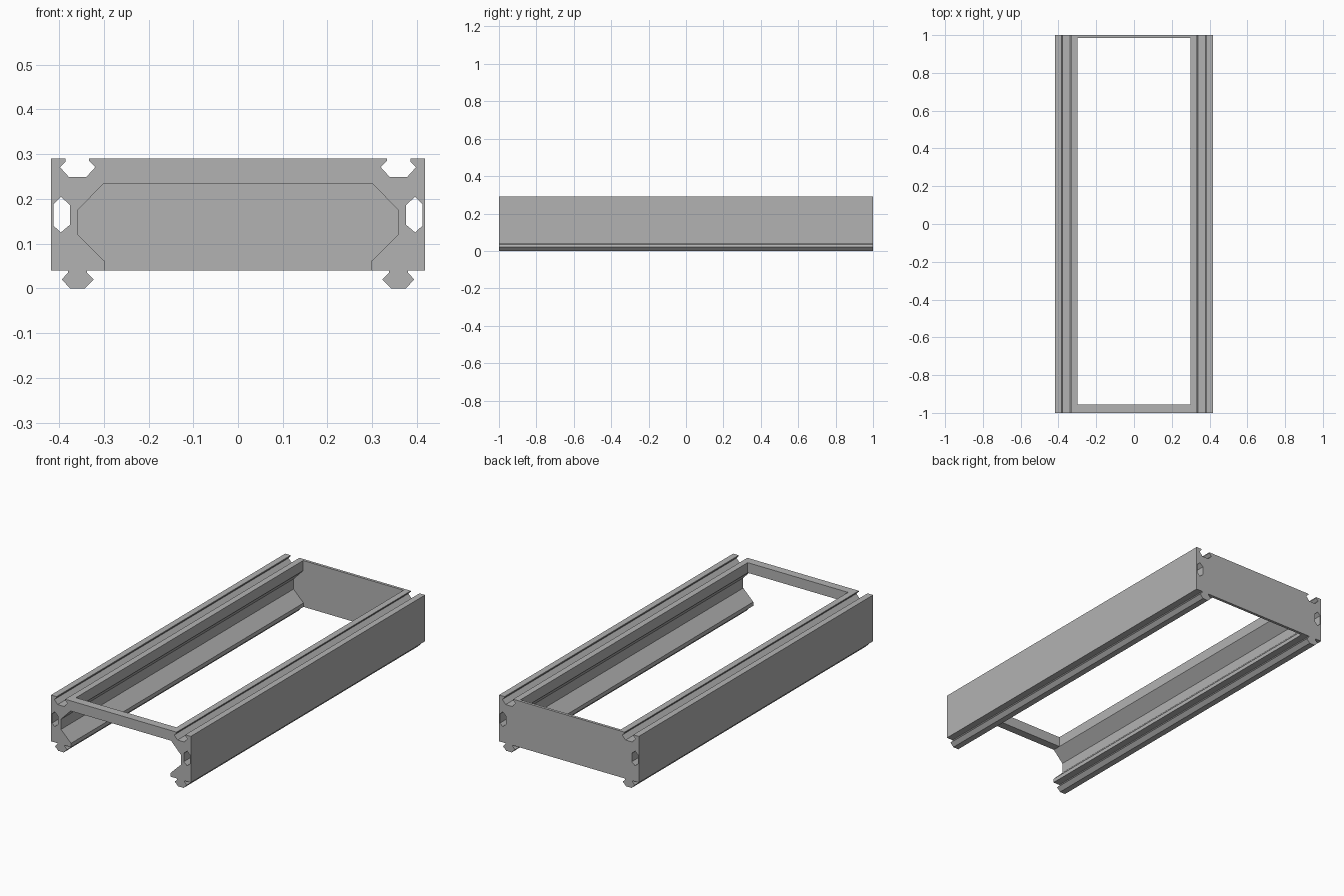
import bpy
import bmesh
from mathutils import Matrix

cube = bpy.data.objects.get("Cube")
if cube:
    bpy.data.objects.remove(cube, do_unlink=True)

# One plain grey finish for the whole frame
grey = bpy.data.materials.new("plain grey")
grey.use_nodes = True
grey.diffuse_color = (0.45, 0.45, 0.45, 1)
grey.node_tree.nodes["Principled BSDF"].inputs["Base Color"].default_value = grey.diffuse_color


def extrude_profile(name, loops, y0, y1):
    """Extrude closed x-z outlines (inner loops become holes) from y0 to y1."""
    curve = bpy.data.curves.new(name, "CURVE")
    curve.dimensions = "2D"
    curve.fill_mode = "BOTH"
    curve.extrude = (y1 - y0) / 2
    for loop in loops:
        spline = curve.splines.new("POLY")
        spline.points.add(len(loop) - 1)
        for point, (x, z) in zip(spline.points, loop):
            point.co = (x, z, 0, 1)
        spline.use_cyclic_u = True
    temp = bpy.data.objects.new(name + " outline", curve)
    bpy.context.collection.objects.link(temp)
    graph = bpy.context.evaluated_depsgraph_get()
    mesh = bpy.data.meshes.new_from_object(temp.evaluated_get(graph))
    bpy.data.objects.remove(temp, do_unlink=True)

    mesh.transform(Matrix.Translation((0, (y0 + y1) / 2, 0)) @ Matrix.Rotation(1.5707963, 4, "X"))
    bm = bmesh.new()
    bm.from_mesh(mesh)
    bmesh.ops.remove_doubles(bm, verts=bm.verts, dist=0.0001)
    bmesh.ops.recalc_face_normals(bm, faces=bm.faces)
    for face in bm.faces:
        face.smooth = False
    bm.to_mesh(mesh)
    bm.free()
    mesh.materials.clear()
    mesh.materials.append(grey)
    obj = bpy.data.objects.new(name, mesh)
    bpy.context.collection.objects.link(obj)
    return obj


def mirrored(points):
    return [(-x, z) for x, z in reversed(points)]


BOTTOM, TOP, SIDE = 0.04, 0.29, 0.418

# Rail cross-section: inner wall, top groove, outer wall, connecting foot
inner = [(0.298, BOTTOM), (0.298, 0.061), (0.358, 0.12), (0.358, 0.175), (0.3, 0.235), (0.3, TOP)]
groove = [(0.333, TOP), (0.333, 0.285), (0.319, 0.271), (0.339, 0.249),
          (0.378, 0.249), (0.398, 0.271), (0.385, 0.284), (0.385, TOP)]
outer = [(SIDE, TOP), (SIDE, BOTTOM)]
foot = [(0.38, BOTTOM), (0.38, 0.035), (0.394, 0.02), (0.375, 0),
        (0.342, 0), (0.322, 0.02), (0.337, 0.035), (0.337, BOTTOM)]
section = inner + groove + outer + foot

# Long hollow channel behind the thin outer wall
channel = [(0.376, 0.142), (0.376, 0.187), (0.396, 0.205),
           (0.412, 0.189), (0.412, 0.14), (0.396, 0.125)]

extrude_profile("left_rail", [section, channel], -1, 1)
extrude_profile("right_rail", [mirrored(section), mirrored(channel)], -1, 1)

# Thin end panel filling the space between the rails
extrude_profile("back_panel", [inner + mirrored(inner)], 0.985, 1)

# Slim bar joining the rails across the open front
bar = [(0.3, 0.235), (0.3, TOP)]
extrude_profile("front_crossbar", [bar + mirrored(bar)], -1, -0.955)
